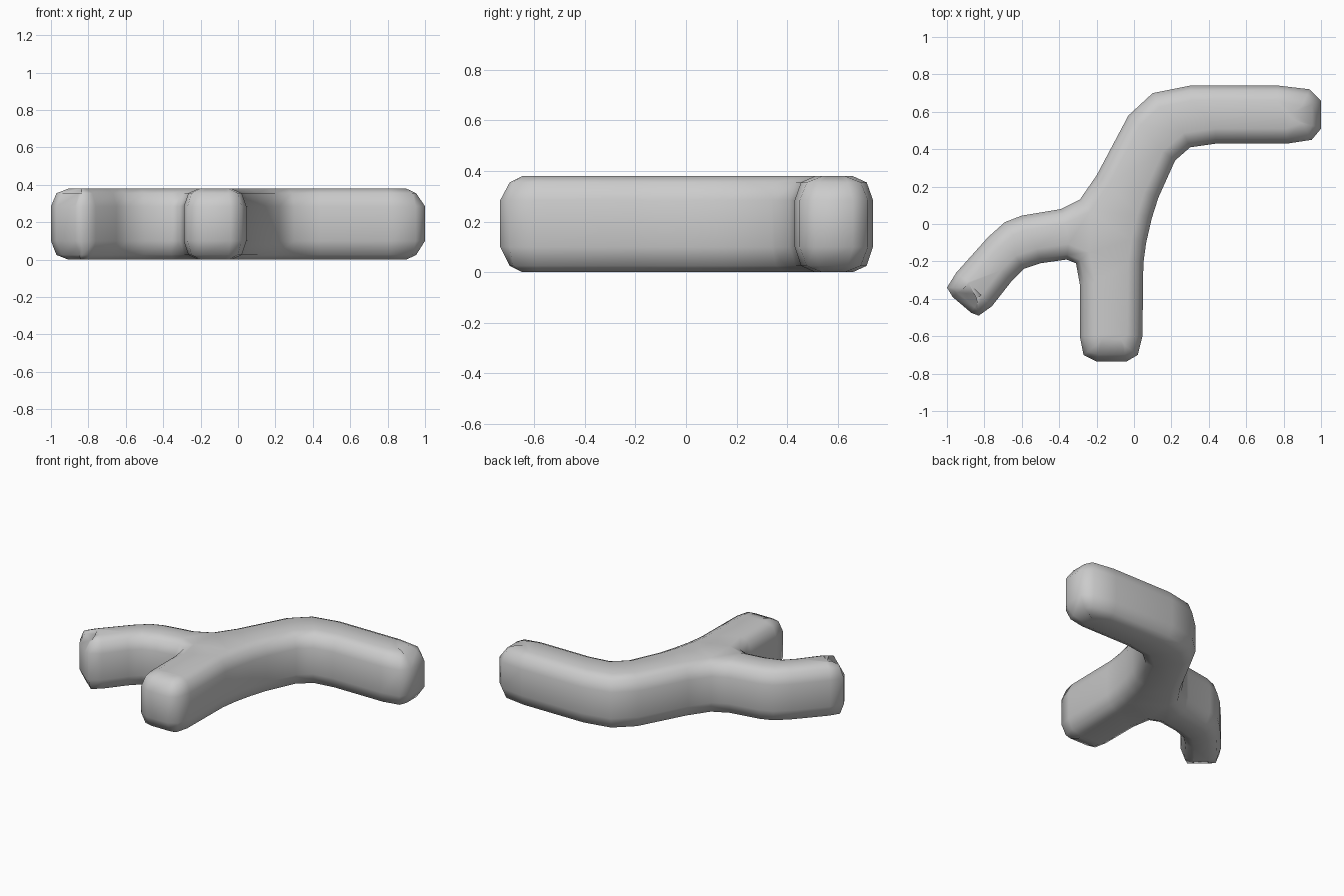
import bpy, bmesh
from mathutils import Vector

if "Cube" in bpy.data.objects:
    bpy.data.objects.remove(bpy.data.objects["Cube"])

# Plan outline, counter-clockwise, starting at the foot of the front limb
OUTLINE = [
    (-.20, -.735), (-.04, -.735), (.02, -.70), (.045, -.60), (.05, -.21),
    (.065, -.10), (.095, .03), (.13, .14), (.22, .34), (.30, .41),
    (.44, .43), (.82, .43), (.95, .45), (1.0, .51), (1.0, .66),
    (.94, .72), (.77, .74), (.30, .74), (.10, .70), (-.03, .58),
    (-.20, .26), (-.29, .13), (-.39, .08), (-.60, .045), (-.69, .01),
    (-.78, -.07), (-.95, -.26), (-1.0, -.34), (-.97, -.39), (-.87, -.475),
    (-.83, -.49), (-.76, -.44), (-.65, -.30), (-.59, -.24), (-.50, -.21),
    (-.36, -.19), (-.31, -.21), (-.29, -.32), (-.29, -.60), (-.27, -.70)]
# Limb tips round over further than the sides
TIP_SCALE = {0: 1.5, 1: 1.5, 12: 1.2, 13: 1.9, 14: 1.9, 15: 1.2, 28: 1.4, 29: 1.4}
# Cross-section: (height, inset)
SECTION = [(0, .08), (.025, .025), (.10, 0), (.285, 0), (.355, .025), (.38, .08)]


def inset_outline(dist):
    pts = [Vector(p) for p in OUTLINE]
    n = len(pts)
    out = []
    for i, p in enumerate(pts):
        a = (p - pts[i - 1]).normalized()
        b = (pts[(i + 1) % n] - p).normalized()
        na, nb = Vector((-a.y, a.x)), Vector((-b.y, b.x))
        out.append(p + (na + nb) / (1 + na.dot(nb)) * dist * TIP_SCALE.get(i, 1))
    return out


# Forked branch: stacked rings, capped top and bottom
bm = bmesh.new()
rings = [[bm.verts.new((p.x, p.y, z)) for p in inset_outline(d)] for z, d in SECTION]
n = len(OUTLINE)
for lo, hi in zip(rings, rings[1:]):
    for i in range(n):
        j = (i + 1) % n
        bm.faces.new((lo[i], lo[j], hi[j], hi[i]))
caps = [bm.faces.new(rings[0][::-1]), bm.faces.new(rings[-1])]
bmesh.ops.triangulate(bm, faces=caps, quad_method='BEAUTY', ngon_method='BEAUTY')
bmesh.ops.recalc_face_normals(bm, faces=bm.faces)
for f in bm.faces:
    f.smooth = True
mesh = bpy.data.meshes.new("forked_branch")
bm.to_mesh(mesh)
bm.free()
bpy.context.collection.objects.link(bpy.data.objects.new("forked_branch", mesh))
